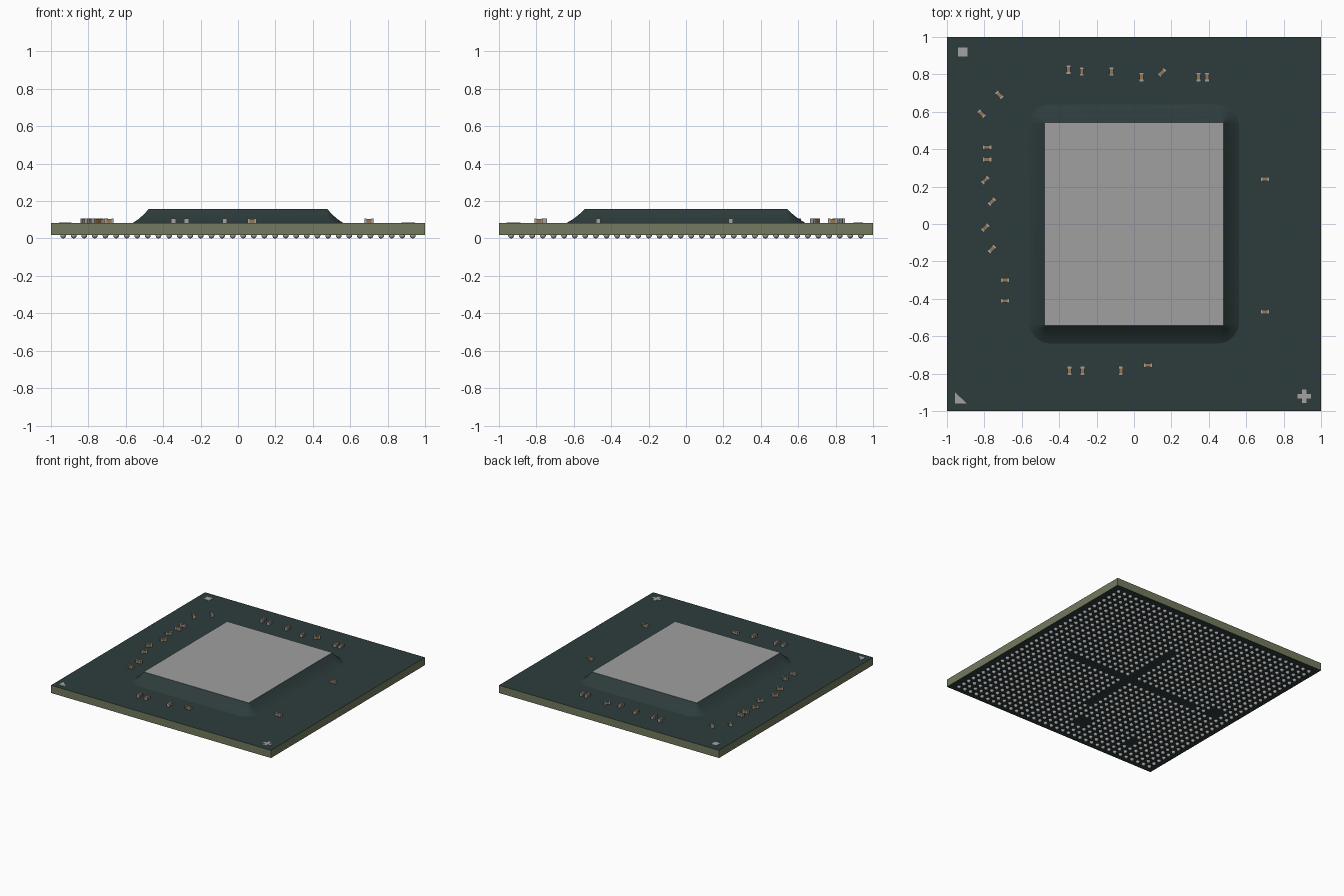
import bpy, bmesh, math
from mathutils import Matrix, Vector

cube = bpy.data.objects.get("Cube")
if cube:
    bpy.data.objects.remove(cube, do_unlink=True)


def material(name, r, g, b):
    m = bpy.data.materials.new(name)
    m.use_nodes = True
    m.diffuse_color = (r, g, b, 1)
    bsdf = next(n for n in m.node_tree.nodes if n.type == 'BSDF_PRINCIPLED')
    bsdf.inputs["Base Color"].default_value = (r, g, b, 1)
    return m


MASK = material("dark teal mask", .027, .045, .045)
EDGE = material("olive laminate", .17, .195, .112)
DIE = material("grey silicon", .35, .35, .355)
METAL = material("silver metal", .36, .36, .36)
BODY = material("tan ceramic", .30, .18, .08)

BOARD_BOTTOM, BOARD_TOP, DIE_TOP = .02, .083, .157
DIE_X, DIE_Y = .478, .542


def finish(name, bm, *mats):
    mesh = bpy.data.meshes.new(name)
    bm.to_mesh(mesh)
    bm.free()
    for m in mats:
        mesh.materials.append(m)
    obj = bpy.data.objects.new(name, mesh)
    bpy.context.collection.objects.link(obj)
    return obj


def add_box(bm, center, size, turn=Matrix(), mat=0):
    mtx = turn @ Matrix.Translation(center) @ Matrix.Diagonal((*size, 1))
    verts = bmesh.ops.create_cube(bm, size=1, matrix=mtx)["verts"]
    for f in {f for v in verts for f in v.link_faces}:
        f.material_index = mat


def add_prism(bm, outline, z, height):
    face = bm.faces.new([bm.verts.new((x, y, z)) for x, y in outline])
    top = bmesh.ops.extrude_face_region(bm, geom=[face])["geom"]
    bmesh.ops.translate(bm, vec=(0, 0, height),
                        verts=[v for v in top if isinstance(v, bmesh.types.BMVert)])
    bmesh.ops.recalc_face_normals(bm, faces=bm.faces)


# Board: masked faces, bare laminate edges
bm = bmesh.new()
add_box(bm, (0, 0, (BOARD_TOP + BOARD_BOTTOM) / 2), (2, 2, BOARD_TOP - BOARD_BOTTOM))
bm.normal_update()
for f in bm.faces:
    f.material_index = 0 if abs(f.normal.z) > .5 else 1
finish("board", bm, MASK, EDGE)

# Underfill: concave skirt with rounded corners around the die
bm = bmesh.new()
rings = []
STEPS = 6
for i in range(STEPS + 1):
    t = i / STEPS
    spread = .09 * (1 - t)
    z = BOARD_TOP + (DIE_TOP - BOARD_TOP) * (.65 * t + .35 * t * t)
    radius = spread * 1.3 + .001
    ring = []
    for quarter, (sx, sy) in enumerate([(1, 1), (-1, 1), (-1, -1), (1, -1)]):
        cx = sx * (DIE_X + spread * .94 - radius)
        cy = sy * (DIE_Y + spread * 1.08 - radius)
        for k in range(9):
            a = math.pi / 2 * (quarter + k / 8)
            ring.append(bm.verts.new((cx + radius * math.cos(a), cy + radius * math.sin(a), z)))
    rings.append(ring)
for low, high in zip(rings, rings[1:]):
    for k in range(len(low)):
        n = (k + 1) % len(low)
        bm.faces.new((low[k], low[n], high[n], high[k])).smooth = True
bm.faces.new(rings[-1])
bm.faces.new(reversed(rings[0]))
underfill = finish("underfill", bm, MASK)
bpy.context.view_layer.objects.active = underfill
underfill.select_set(True)
bpy.ops.object.shade_smooth_by_angle(angle=math.radians(35))

# Die face
bm = bmesh.new()
add_box(bm, (0, 0, DIE_TOP), (DIE_X * 2, DIE_Y * 2, .003))
finish("die", bm, DIE)

# Corner marks
MARK = .002
bm = bmesh.new()
add_box(bm, (-.915, .92, BOARD_TOP), (.05, .05, MARK * 2))
finish("square_mark", bm, METAL)
bm = bmesh.new()
add_prism(bm, [(-.957, -.96), (-.893, -.96), (-.957, -.9)], BOARD_TOP, MARK)
finish("triangle_mark", bm, METAL)
bm = bmesh.new()
L, W = .036, .012
quadrant = [Vector((L, -W)), Vector((L, W)), Vector((W, W))]
outline = []
for q in range(4):
    turn = Matrix.Rotation(q * math.pi / 2, 2)
    outline += [turn @ p + Vector((.91, -.92)) for p in quadrant]
add_prism(bm, outline, BOARD_TOP, MARK)
finish("plus_mark", bm, METAL)

# Capacitors, grouped by turn in degrees
CAPACITORS = {
    90: [(-.35, .825), (-.28, .815), (-.12, .815), (.04, .785), (.345, .785), (.39, .785),
         (-.345, -.785), (-.275, -.785), (-.07, -.785)],
    45: [(.15, .81), (-.795, .235), (-.76, .12), (-.795, -.02), (-.76, -.135)],
    -45: [(-.72, .69), (-.815, .59)],
    0: [(-.785, .41), (-.785, .345), (-.69, -.3), (-.69, -.41), (.7, .24), (.7, -.47),
        (.075, -.755)],
}
bm = bmesh.new()
for degrees, spots in CAPACITORS.items():
    for x, y in spots:
        turn = Matrix.Translation((x, y, BOARD_TOP)) @ Matrix.Rotation(math.radians(degrees), 4, 'Z')
        add_box(bm, (0, 0, .011), (.03, .02, .022), turn, 0)
        for side in (-1, 1):
            add_box(bm, (side * .019, 0, .0125), (.011, .025, .025), turn, 1)
finish("capacitors", bm, BODY, METAL)

# Solder balls: square grid with a central cross and small patches left out
COUNT, REACH, R = 34, .935, .016
PITCH = 2 * REACH / (COUNT - 1)
PATCHES = [(-.1, -.74), (-.6, -.75), (-.79, 0)]


def is_gap(x, y):
    cross_x = -.04 < y < 0 and abs(x) < .62
    cross_y = 0 < x < .04 and abs(y) < .5
    patch = any(abs(x - px) < .05 and abs(y - py) < .07 for px, py in PATCHES)
    return cross_x or cross_y or patch


ball = bmesh.new()
bmesh.ops.create_icosphere(ball, subdivisions=2, radius=R)
for f in ball.faces:
    f.smooth = True
template = bpy.data.meshes.new("ball_template")
ball.to_mesh(template)
ball.free()
bm = bmesh.new()
for i in range(COUNT):
    for j in range(COUNT):
        spot = Vector((-REACH + i * PITCH, -REACH + j * PITCH, R))
        if not is_gap(spot.x, spot.y):
            template.transform(Matrix.Translation(spot))
            bm.from_mesh(template)
            template.transform(Matrix.Translation(-spot))
bpy.data.meshes.remove(template)
finish("solder_balls", bm, METAL)
